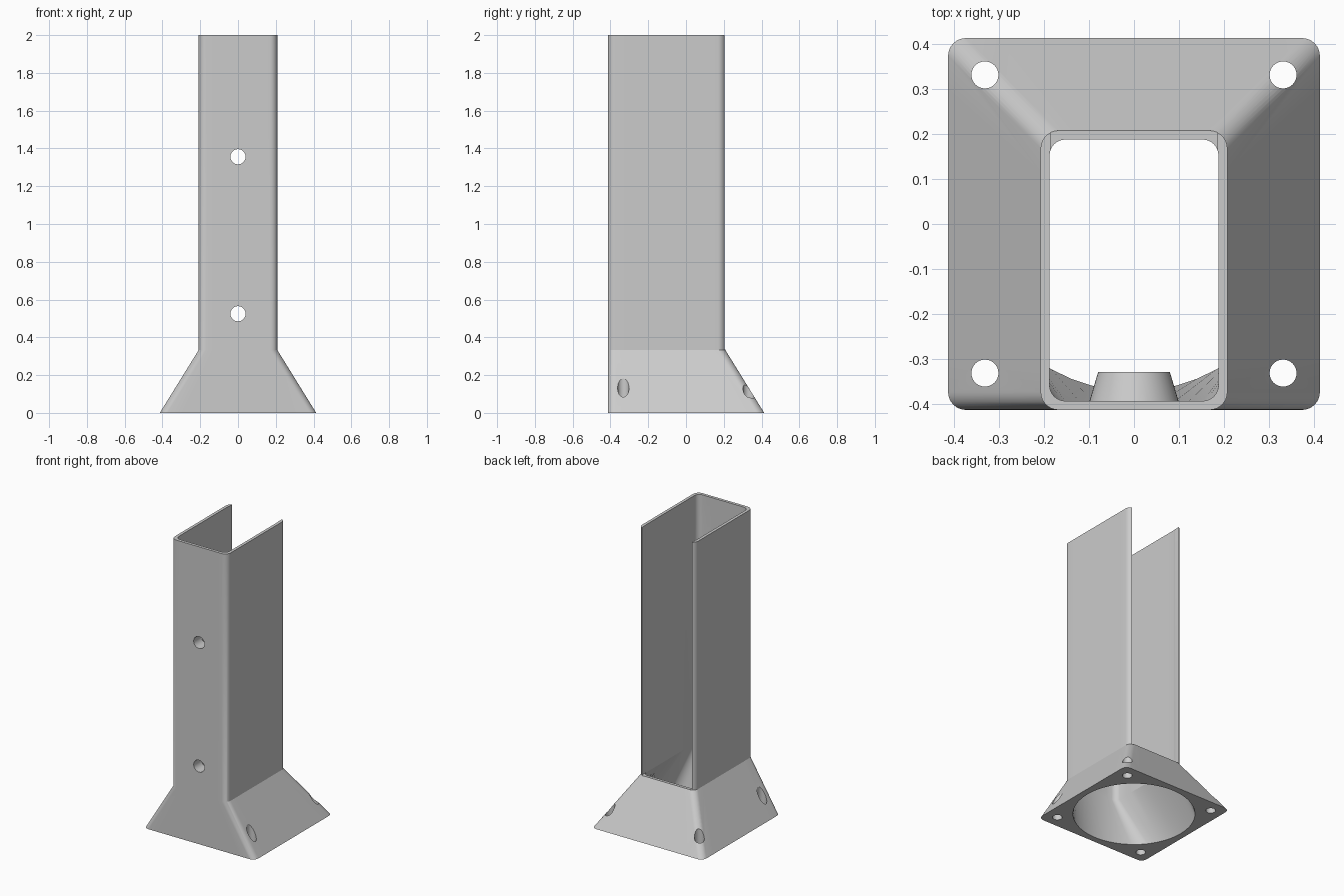
import bpy, bmesh, math

if "Cube" in bpy.data.objects:
    bpy.data.objects.remove(bpy.data.objects["Cube"])

H, BASE_H = 2.0, 0.333
K, M = 8, 10            # segments per corner arc, per straight side
HOLE_Z = (0.525, 1.356)

grey = bpy.data.materials.new("plain grey")
grey.diffuse_color = (0.6, 0.6, 0.6, 1)
grey.use_nodes = True
grey.node_tree.nodes["Principled BSDF"].inputs["Base Color"].default_value = grey.diffuse_color


def rounded(x, y0, y1, r, z):
    """Rounded rectangle ring, corner arcs joined by subdivided sides."""
    corners = [(x - r, y1 - r), (r - x, y1 - r), (r - x, y0 + r), (x - r, y0 + r)]
    arcs = []
    for i, (cx, cy) in enumerate(corners):
        angs = [math.pi / 2 * (i + k / K) for k in range(K + 1)]
        arcs.append([(cx + r * math.cos(a), cy + r * math.sin(a)) for a in angs])
    pts = []
    for i in range(4):
        a, b = arcs[i][-1], arcs[(i + 1) % 4][0]
        pts += arcs[i]
        pts += [(a[0] + (b[0] - a[0]) * m / M, a[1] + (b[1] - a[1]) * m / M)
                for m in range(1, M)]
    return [(px, py, z) for px, py in pts]


def circle(r, z, d=8):
    """Circle ring with the same point count as rounded()."""
    angs = []
    for i in range(4):
        c = 45 + 90 * i
        angs += [c - d + 2 * d * k / K for k in range(K + 1)]
        angs += [c + d + (90 - 2 * d) * m / M for m in range(1, M)]
    return [(r * math.cos(math.radians(a)), r * math.sin(math.radians(a)), z) for a in angs]


def finish(bm, name):
    bmesh.ops.recalc_face_normals(bm, faces=bm.faces)
    me = bpy.data.meshes.new(name)
    bm.to_mesh(me)
    bm.free()
    me.materials.append(grey)
    ob = bpy.data.objects.new(name, me)
    bpy.context.collection.objects.link(ob)
    return ob


def cone(name, loc, r1, r2, depth, along_y=False):
    bm = bmesh.new()
    bmesh.ops.create_cone(bm, cap_ends=True, segments=48, radius1=r1, radius2=r2, depth=depth)
    ob = finish(bm, name)
    ob.location = loc
    if along_y:
        ob.rotation_euler.x = -math.pi / 2    # local +z points to +y
    return ob


def boolean(target, tool, op):
    bpy.context.view_layer.update()
    mod = target.modifiers.new(op, 'BOOLEAN')
    mod.object, mod.operation, mod.solver = tool, op, 'EXACT'
    bpy.ops.object.select_all(action='DESELECT')
    bpy.context.view_layer.objects.active = target
    target.select_set(True)
    bpy.ops.object.modifier_apply(modifier=mod.name)
    bpy.data.objects.remove(tool)


# Flared foot and post: outer skin up, inner skin down, closed into a shell
rings = [
    rounded(0.414, -0.414, 0.414, 0.04, 0),
    rounded(0.208, -0.414, 0.208, 0.04, BASE_H),
    rounded(0.208, -0.414, 0.208, 0.04, H),
    rounded(0.188, -0.394, 0.188, 0.035, H),
    rounded(0.188, -0.394, 0.188, 0.035, BASE_H),
    circle(0.372, 0),
]
bm = bmesh.new()
vs = [[bm.verts.new(p) for p in ring] for ring in rings]
n = len(vs[0])
for j in range(len(vs)):
    a, b = vs[j], vs[(j + 1) % len(vs)]
    for i in range(n):
        k = (i + 1) % n
        bm.faces.new((a[i], a[k], b[k], b[i]))
post = finish(bm, "post_bracket")

# Open back of the channel
bm = bmesh.new()
bmesh.ops.create_cube(bm, size=1)
slot = finish(bm, "slot_cutter")
slot.scale = (0.372, 0.3, 2)
slot.location = (0, 0.25, BASE_H + 0.002 + 1)
boolean(post, slot, 'DIFFERENCE')

# Tapered bosses inside the front wall, each with a bolt hole through it
for z in HOLE_Z:
    boolean(post, cone("boss", (0, -0.367, z), 0.102, 0.08, 0.074, True), 'UNION')
    boolean(post, cone("bolt_cutter", (0, -0.38, z), 0.04, 0.04, 0.3, True), 'DIFFERENCE')

# Vertical screw holes in the four foot corners
for sx in (-1, 1):
    for sy in (-1, 1):
        boolean(post, cone("screw_cutter", (sx * 0.332, sy * 0.332, 0.1), 0.03, 0.03, 0.6),
                'DIFFERENCE')

bpy.ops.object.select_all(action='DESELECT')
post.select_set(True)
bpy.context.view_layer.objects.active = post
bpy.ops.object.shade_smooth_by_angle(angle=math.radians(25))
